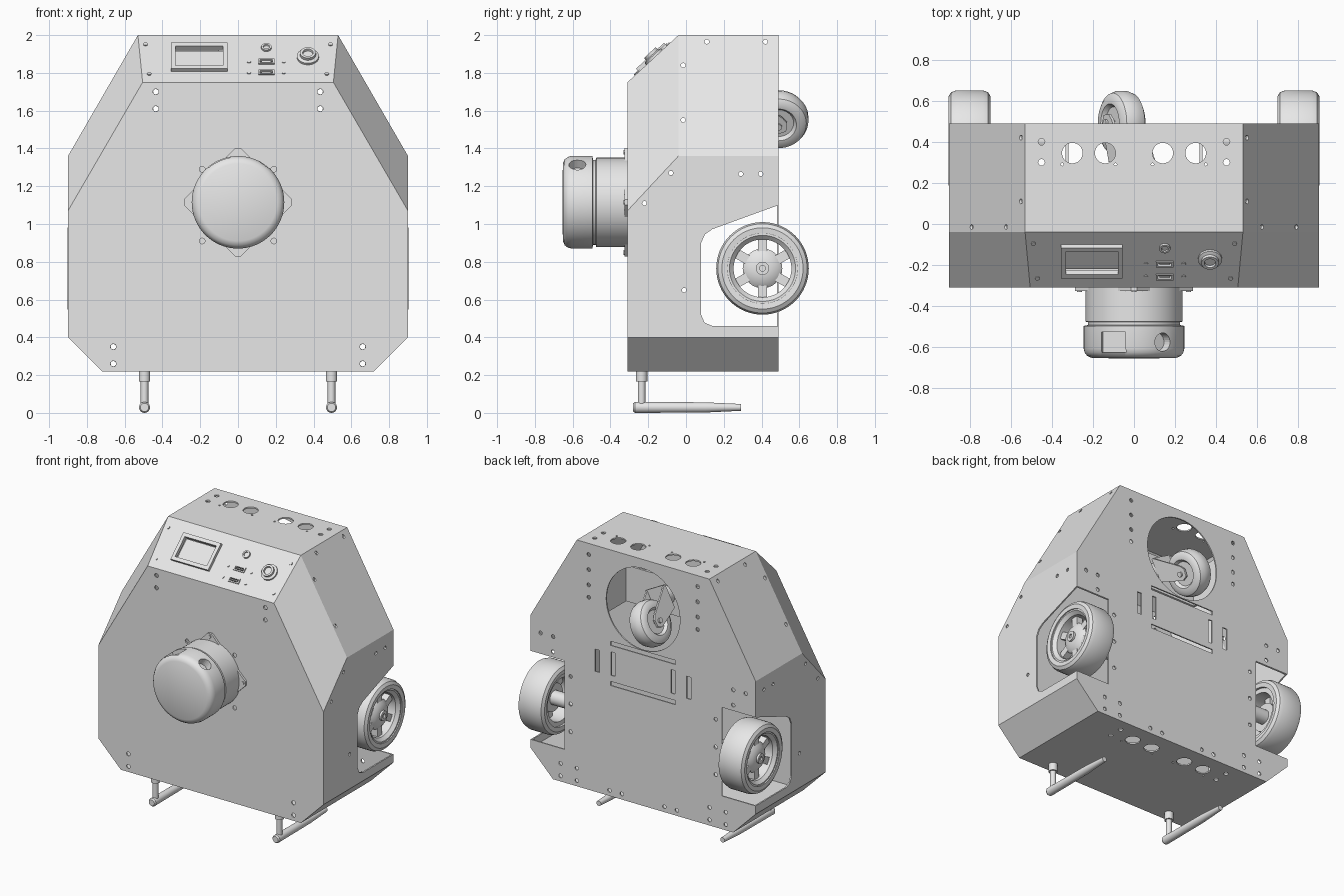
import bpy, bmesh
from math import sin, cos, pi, radians, atan2
from mathutils import Matrix, Vector

cube = bpy.data.objects.get("Cube")
if cube:
    bpy.data.objects.remove(cube, do_unlink=True)

grey = bpy.data.materials.new("light_grey")
grey.use_nodes = True
grey.diffuse_color = (0.8, 0.8, 0.8, 1)
grey.node_tree.nodes["Principled BSDF"].inputs["Base Color"].default_value = (0.8, 0.8, 0.8, 1)

# Local frames: UP draws in xy, FRONT in xz rising to -y, SIDE in yz rising to +x
UP = Matrix.Identity(4)
FRONT = Matrix.Rotation(pi / 2, 4, 'X')
SIDE = Matrix(((0, 0, 1), (1, 0, 0), (0, 1, 0))).to_4x4()
TILT = Matrix.Translation((0, -0.175, 1.875)) @ Matrix.Rotation(atan2(0.25, 0.27), 4, 'X')
MOVE = Matrix.Translation


def lathe(bm, prof, mat, n=48, closed=False):
    rings = []
    for r, h in prof:
        k = n if r > 0 else 1
        rings.append([bm.verts.new(mat @ Vector((r * cos(2 * pi * i / n), r * sin(2 * pi * i / n), h)))
                      for i in range(k)])
    pairs = list(zip(rings, rings[1:])) + ([(rings[-1], rings[0])] if closed else [])
    for a, b in pairs:
        for i in range(n):
            j = (i + 1) % n
            quad = [a[i % len(a)], a[j % len(a)], b[j % len(b)], b[i % len(b)]]
            bm.faces.new(list(dict.fromkeys(quad)))


def cyl(bm, x, y, r, z0, z1, mat, n=16):
    lathe(bm, [(0, z0), (r, z0), (r, z1), (0, z1)], mat @ MOVE((x, y, 0)), n)


def prism(bm, poly, z0, z1, mat):
    a, b = [[bm.verts.new(mat @ Vector((x, y, z))) for x, y in poly] for z in (z0, z1)]
    bm.faces.new(a[::-1])
    bm.faces.new(b)
    for i in range(len(poly)):
        j = (i + 1) % len(poly)
        bm.faces.new((a[i], a[j], b[j], b[i]))


def box(bm, x, y, w, h, z0, z1, mat):
    w, h = w / 2, h / 2
    prism(bm, [(x - w, y - h), (x + w, y - h), (x + w, y + h), (x - w, y + h)], z0, z1, mat)


def make(name, bm, smooth=True):
    bmesh.ops.recalc_face_normals(bm, faces=bm.faces)
    me = bpy.data.meshes.new(name)
    bm.to_mesh(me)
    bm.free()
    me.materials.append(grey)
    if smooth:
        me.shade_smooth()
        me.set_sharp_from_angle(angle=radians(35))
    ob = bpy.data.objects.new(name, me)
    bpy.context.scene.collection.objects.link(ob)
    return ob


def carve(ob, bm):
    # Subtract the cutter, apply the modifiers and drop the cutter
    cutter = make("cutter", bm, False)
    cutter.hide_render = True
    mod = ob.modifiers.new("holes", 'BOOLEAN')
    mod.object, mod.operation, mod.solver = cutter, 'DIFFERENCE', 'EXACT'
    bpy.context.view_layer.update()
    dg = bpy.context.evaluated_depsgraph_get()
    me = bpy.data.meshes.new_from_object(ob.evaluated_get(dg))
    ob.modifiers.clear()
    ob.data = me
    bpy.data.objects.remove(cutter, do_unlink=True)


# Hollow sheet-metal body
bm = bmesh.new()
for s in (-1, 1):
    for x, y, z in [(.72, -.31, .22), (.9, -.31, .4), (.9, -.31, 1.07), (.505, -.31, 1.75),
                    (.53, -.04, 2), (.9, -.04, 1.36), (.53, .49, 2), (.9, .49, 1.36),
                    (.9, .49, .4), (.72, .49, .22)]:
        bm.verts.new((s * x, y, z))
bmesh.ops.convex_hull(bm, input=bm.verts)
bmesh.ops.dissolve_limit(bm, angle_limit=radians(1.5), verts=bm.verts, edges=bm.edges)
body = make("body_shell", bm, False)
solid = body.modifiers.new("sheet", 'SOLIDIFY')
solid.thickness, solid.offset, solid.use_even_offset = .01, -1, True

# Openings in the body
cut = bmesh.new()
BACK = (-.56, -.44)
FACE = (.25, .4)
cyl(cut, 0, 1.64, .295, *BACK, FRONT, 64)
for z in (1.325, 1.035):
    box(cut, 0, z, .52, .03, *BACK, FRONT)
for s in (-1, 1):
    box(cut, s * .24, 1.18, .03, .17, *BACK, FRONT)
    box(cut, s * .365, 1.17, .035, .16, *BACK, FRONT)
    well = [(.6, .46), (.6, 1.14), (.14, .973), (.1, .945), (.08, .9), (.08, .52), (.098, .478), (.14, .46)]
    prism(cut, well, s * .63, s * 1.1, SIDE)
    for x, z in [(.435, 1.7), (.435, 1.61), (.66, .35), (.66, .26), (.19, .91), (.19, 1.29)]:
        cyl(cut, s * x, z, .015, *FACE, FRONT)
    for x, z in [(.435, 1.92), (.435, 1.81), (.435, 1.7), (.435, 1.61), (.82, 1.25), (.72, 1.25),
                 (.72, 1.14), (.58, 1.0), (.58, .8), (.58, .6), (.66, .35), (.66, .26),
                 (.53, .35), (.53, .26), (.17, .26), (.27, .26)]:
        cyl(cut, s * x, z, .014, *BACK, FRONT)
    for y, z in [(.29, 1.265), (.395, 1.265), (.11, 1.965), (.42, 1.965), (-.015, 1.84), (-.015, 1.55),
                 (-.08, 1.27), (-.22, 1.11), (-.01, .65)]:
        cyl(cut, y, z, .012, s * .5, s * 1.1, SIDE)
    for z0 in (.1, 1.9):
        for x in (.14, .3):
            cyl(cut, s * x, .345, .05, z0, z0 + .2, UP, 32)
        for y in (.3, .4):
            cyl(cut, s * .45, y, .016, z0, z0 + .2, UP)
        for dx in (.09, .35):
            cyl(cut, s * dx, .29, .007, z0, z0 + .2, UP, 8)
box(cut, -.205, 0, .27, .15, -.05, .05, TILT)
for v in (-.025, -.11):
    box(cut, .15, v, .065, .018, -.05, .05, TILT)
carve(body, cut)

# Control panel: display, ports, button, key switch and screws
bm = bmesh.new()
for s in (-1, 1):
    box(bm, -.205, s * .088, .3, .026, -.005, .022, TILT)
    box(bm, -.205 + s * .138, 0, .024, .15, -.005, .022, TILT)
box(bm, -.205, 0, .26, .15, -.025, -.015, TILT)
make("display_frame", bm, False)

bm = bmesh.new()
for v in (-.025, -.11):
    for s in (-1, 1):
        box(bm, .15, v + s * .014, .085, .009, -.01, .008, TILT)
        box(bm, .15 + s * .038, v, .009, .022, -.01, .008, TILT)
        cyl(bm, .15 + s * .092, v, .01, 0, .005, TILT)
    box(bm, .15, v, .05, .007, -.02, .002, TILT)
make("usb_ports", bm, False)

bm = bmesh.new()
lathe(bm, [(.027, 0), (.027, .012), (.017, .012), (.015, .004), (0, .004)], TILT @ MOVE((.15, .082, 0)), 24)
lathe(bm, [(.058, 0), (.058, .012), (.042, .018), (.042, .035), (.028, .035), (.026, .022), (0, .022)],
      TILT @ MOVE((.37, .01, 0)), 32)
for s in (-1, 1):
    for x, v in [(.49, .11), (.47, -.12)]:
        cyl(bm, s * x, v, .011, 0, .006, TILT, 12)
make("panel_controls", bm)

# Round scanner on the front
HEAD = MOVE((0, 0, 1.115)) @ FRONT
bm = bmesh.new()
lathe(bm, [(0, .3), (.236, .3), (.236, .475), (.225, .478), (.225, .492), (.245, .496), (.245, .605),
           (.24, .625), (.228, .642), (.205, .652), (0, .655)], HEAD, 64)
scanner = make("scanner", bm)
cut = bmesh.new()
for a, square in ((35, False), (-25, True)):
    aim = MOVE((0, -.575, 1.115)) @ Matrix.Rotation(radians(a), 4, 'Y')
    if square:
        box(cut, 0, 0, .13, .1, .215, .3, aim)
        cyl(cut, 0, 0, .035, .19, .25, aim, 24)
    else:
        cyl(cut, 0, 0, .045, .19, .3, aim, 24)
carve(scanner, cut)

bm = bmesh.new()
for i in range(4):
    turn = HEAD @ Matrix.Rotation(i * pi / 2, 4, 'Z')
    prism(bm, [(-.1, .2), (.1, .2), (.03, .272), (.015, .287), (-.015, .287), (-.03, .272)], .3, .325, turn)
    cyl(bm, 0, .265, .013, .32, .332, turn, 12)
make("scanner_mount", bm, False)

# Drive wheels
for s, side in ((1, "left"), (-1, "right")):
    hub = MOVE((s * .8, .405, .765)) @ (SIDE if s > 0 else Matrix.Rotation(pi, 4, 'Z') @ SIDE)
    bm = bmesh.new()
    lathe(bm, [(.185, -.1), (.215, -.103), (.236, -.09), (.245, -.065), (.245, .065), (.236, .09),
               (.215, .103), (.185, .1)], hub, 64, True)
    make(side + "_tyre", bm)
    bm = bmesh.new()
    lathe(bm, [(.153, -.085), (.19, -.085), (.19, .092), (.175, .092), (.153, .07)], hub, 64, True)
    lathe(bm, [(0, -.03), (.1, -.03), (.105, .04), (.075, .065), (.035, .07), (.035, .085),
               (.015, .085), (.015, .075), (0, .075)], hub, 24)
    for i in range(6):
        box(bm, 0, .13, .05, .08, 0, .05, hub @ Matrix.Rotation(i * pi / 3, 4, 'Z'))
    make(side + "_rim", bm)
    bm = bmesh.new()
    cyl(bm, 0, 0, .05, -.4, -.02, hub, 32)
    make(side + "_motor", bm)

# Swivelled caster facing out of the back
CAST = MOVE((-.06, .49, 1.555)) @ Matrix.Rotation(radians(28), 4, 'Y') @ SIDE
bm = bmesh.new()
lathe(bm, [(0, -.045), (.08, -.045), (.095, -.065), (.125, -.065), (.147, -.05), (.158, -.02), (.158, .02),
           (.147, .05), (.125, .065), (.095, .065), (.08, .045), (0, .045)], CAST, 48)
make("caster_wheel", bm)
bm = bmesh.new()
for s in (-1, 1):
    prism(bm, [(.04, -.03), (.045, .02), (.02, .05), (-.18, .19), (-.18, .02), (0, -.045)],
          s * .07, s * .084, CAST)
box(bm, -.18, .105, .015, .17, -.084, .084, CAST)
cyl(bm, 0, 0, .018, -.095, .095, CAST)
make("caster_fork", bm)
bm = bmesh.new()
cyl(bm, 0, 1.645, .07, -.31, -.22, FRONT, 32)
box(bm, 0, 1.645, .66, .26, -.23, -.215, FRONT)
for s in (-1, 1):
    box(bm, s * .325, 1.645, .015, .26, -.485, -.22, FRONT)
make("caster_bracket", bm)

# Support feet under the body
for s, side in ((1, "left"), (-1, "right")):
    bm = bmesh.new()
    lathe(bm, [(0, .02), (.02, .02), (.02, .165), (.03, .165), (.03, .225), (0, .225)],
          MOVE((s * .495, -.235, 0)), 24)
    lathe(bm, [(0, -.29), (.018, -.29), (.027, -.1), (.029, .27), (.022, .28), (0, .28)],
          MOVE((s * .495, 0, .029)) @ FRONT, 24)
    make(side + "_foot", bm)
